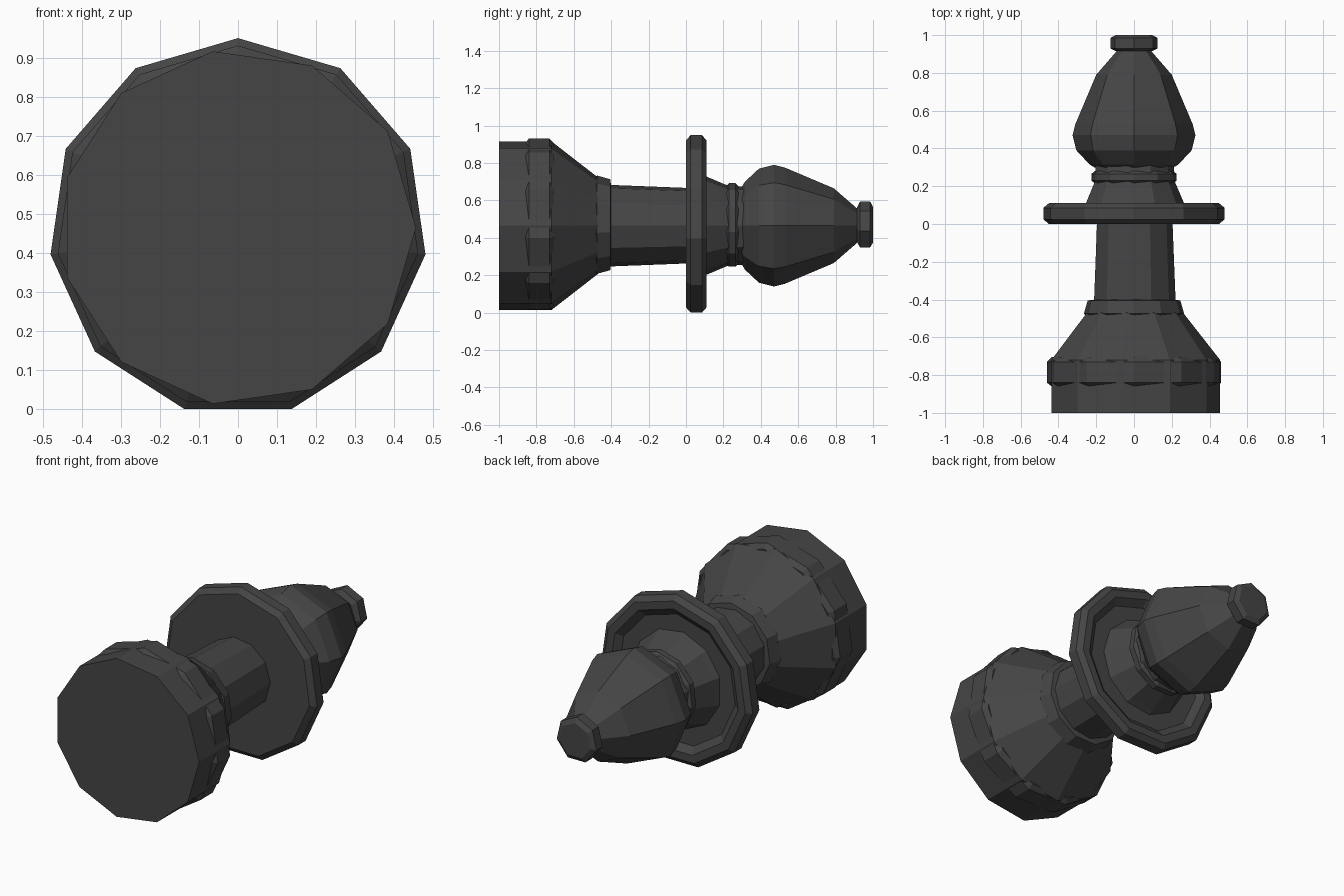
import bpy, bmesh, math

if "Cube" in bpy.data.objects:
    bpy.data.objects.remove(bpy.data.objects["Cube"])

CZ = 0.465  # height of the piece's long axis (it lies along y)

mat = bpy.data.materials.new("charcoal")
mat.diffuse_color = (0.06, 0.06, 0.06, 1)
mat.use_nodes = True
mat.node_tree.nodes["Principled BSDF"].inputs["Base Color"].default_value = mat.diffuse_color


def lathe(name, profile, sides, start=0.0):
    """Turn a (y, radius) profile around the long axis, capped at both ends."""
    bm = bmesh.new()
    rings = []
    for y, r in profile:
        angles = [math.radians(start) + 2 * math.pi * i / sides for i in range(sides)]
        rings.append([bm.verts.new((r * math.cos(a), y, CZ + r * math.sin(a))) for a in angles])
    for a, b in zip(rings, rings[1:]):
        for i in range(sides):
            j = (i + 1) % sides
            bm.faces.new((a[i], a[j], b[j], b[i]))
    bm.faces.new(rings[0])
    bm.faces.new(rings[-1])
    bmesh.ops.recalc_face_normals(bm, faces=bm.faces)
    mesh = bpy.data.meshes.new(name)
    bm.to_mesh(mesh)
    bm.free()
    mesh.materials.append(mat)
    obj = bpy.data.objects.new(name, mesh)
    bpy.context.collection.objects.link(obj)
    return obj


# Foot cylinder and sloping base, a corner pointing to +x
lathe("base", [(-1.0, 0.456), (-0.72, 0.456), (-0.47, 0.26), (-0.46, 0.22)], 11)
# Chamfered band around the base, a corner pointing up
lathe("base_band", [(-0.86, 0.44), (-0.84, 0.466), (-0.73, 0.466), (-0.705, 0.44)], 11, 90)
# Small collar where the stem leaves the base
lathe("base_collar", [(-0.49, 0.25), (-0.475, 0.268), (-0.405, 0.248), (-0.40, 0.21)], 11, 90)
# Tapered stem
lathe("stem", [(-0.45, 0.222), (0.03, 0.203)], 11)
# Wide disc with a raised rim on the head side
lathe("disc", [(0.0, 0.455), (0.025, 0.485), (0.085, 0.485), (0.11, 0.455),
               (0.11, 0.41), (0.08, 0.37), (0.08, 0.25)], 11, 90)
# Flared neck
lathe("neck", [(0.06, 0.29), (0.11, 0.265), (0.22, 0.218), (0.34, 0.208)], 11)
# Thin neck ring
lathe("neck_ring", [(0.215, 0.21), (0.23, 0.228), (0.265, 0.228), (0.28, 0.21)], 11, 90)
# Drop-shaped head
lathe("head", [(0.30, 0.21), (0.315, 0.235), (0.39, 0.305), (0.47, 0.325),
               (0.53, 0.31), (0.79, 0.2), (0.94, 0.07)], 8)
# Knob at the tip
lathe("knob", [(0.915, 0.10), (0.93, 0.128), (0.985, 0.128), (1.0, 0.10)], 7, 90)
